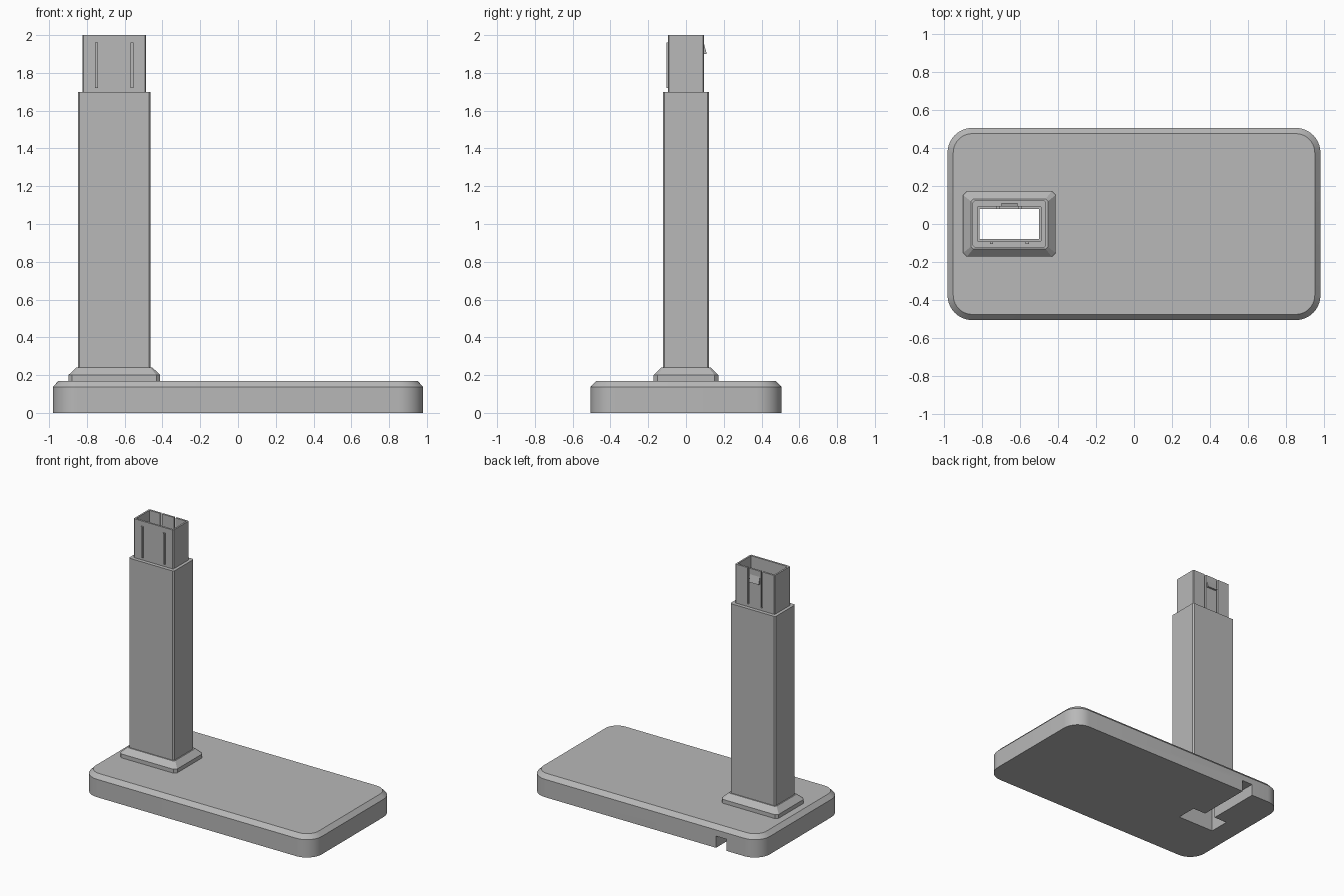
import bpy
import bmesh
from math import cos, sin, pi, radians

if "Cube" in bpy.data.objects:
    bpy.data.objects.remove(bpy.data.objects["Cube"], do_unlink=True)

grey = bpy.data.materials.new("plain grey")
grey.use_nodes = True
COLOUR = (0.48, 0.48, 0.48, 1)
grey.diffuse_color = COLOUR
grey.node_tree.nodes["Principled BSDF"].inputs["Base Color"].default_value = COLOUR

POST_X = -0.655


def finish(name, bm):
    bmesh.ops.recalc_face_normals(bm, faces=bm.faces)
    mesh = bpy.data.meshes.new(name)
    bm.to_mesh(mesh)
    bm.free()
    mesh.materials.append(grey)
    obj = bpy.data.objects.new(name, mesh)
    bpy.context.collection.objects.link(obj)
    return obj


def loft(name, x, sections, steps=1):
    """Stack of corner-cut rectangles: (z, width, depth, corner size)."""
    bm = bmesh.new()
    rings = []
    for z, w, d, r in sections:
        ring = []
        for corner, (sx, sy) in enumerate(((1, 1), (-1, 1), (-1, -1), (1, -1))):
            for i in range(steps + 1):
                a = (corner + i / steps) * pi / 2
                ring.append(bm.verts.new((x + sx * (w / 2 - r) + r * cos(a),
                                          sy * (d / 2 - r) + r * sin(a), z)))
        rings.append(ring)
    for low, high in zip(rings, rings[1:]):
        for i in range(len(low)):
            j = (i + 1) % len(low)
            bm.faces.new((low[i], low[j], high[j], high[i]))
    bm.faces.new(rings[0][::-1])
    bm.faces.new(rings[-1])
    return finish(name, bm)


def box(name, x, y, z):
    """Box from (low, high) ranges."""
    bm = bmesh.new()
    bmesh.ops.create_cube(bm, size=1)
    for v in bm.verts:
        v.co = [lo + (c + 0.5) * (hi - lo) for c, (lo, hi) in zip(v.co, (x, y, z))]
    return finish(name, bm)


def cut(obj, cutters):
    """Subtract the cutters and bake the result."""
    for cutter in cutters:
        cutter.hide_render = True
        mod = obj.modifiers.new("cut", 'BOOLEAN')
        mod.operation = 'DIFFERENCE'
        mod.solver = 'EXACT'
        mod.object = cutter
    bpy.context.view_layer.update()
    graph = bpy.context.evaluated_depsgraph_get()
    mesh = bpy.data.meshes.new_from_object(obj.evaluated_get(graph))
    obj.modifiers.clear()
    obj.data = mesh


# Base plate, foot collar, post and the narrower plug on top
base = loft("base", 0, [(0, 1.96, 1.01, 0.13), (0.138, 1.96, 1.01, 0.13),
                        (0.17, 1.9, 0.95, 0.1)], 10)
collar = loft("foot_collar", POST_X, [(0.16, 0.486, 0.344, 0.02), (0.2, 0.486, 0.344, 0.02),
                                      (0.24, 0.405, 0.263, 0.012)])
post = loft("post", POST_X, [(0.2, 0.386, 0.246, 0.01), (1.7, 0.386, 0.246, 0.01)])
plug = loft("plug", POST_X, [(1.69, 0.338, 0.19, 0.006), (2, 0.338, 0.19, 0.006)])

# Cable shaft through everything, channel to the back, slots beside the latch
shaft = box("shaft_cutter", (POST_X - 0.156, POST_X + 0.156), (-0.08, 0.08), (-0.1, 2.1))
channel = box("channel_cutter", (POST_X - 0.045, POST_X + 0.045), (0, 0.6), (-0.05, 0.09))
slots = [box("slot_cutter", (POST_X + s * 0.058 - 0.007, POST_X + s * 0.058 + 0.007),
             (0.05, 0.15), (1.72, 2.1)) for s in (-1, 1)]
cut(base, [shaft, channel])
cut(collar, [shaft])
cut(post, [shaft])
cut(plug, [shaft] + slots)
for cutter in [shaft, channel] + slots:
    bpy.data.objects.remove(cutter, do_unlink=True)

# Two grip ribs on the front of the plug
for side, s in (("right", -1), ("left", 1)):
    x = POST_X + s * 0.094
    box("grip_rib_" + side, (x - 0.008, x + 0.008), (-0.104, -0.09), (1.72, 1.96))

# Wedge-shaped latch on the back, thickest near its lower edge
latch = box("latch_wedge", (POST_X - 0.042, POST_X + 0.042), (0.088, 0.11), (1.9, 1.955))
for v in latch.data.vertices:
    if v.co.z > 1.93 and v.co.y > 0.1:
        v.co.y = 0.095

# Smooth only the rounded base corners; other edges stay sharp
for obj in bpy.context.view_layer.objects:
    obj.select_set(obj == base)
bpy.context.view_layer.objects.active = base
bpy.ops.object.shade_smooth_by_angle(angle=radians(25))
